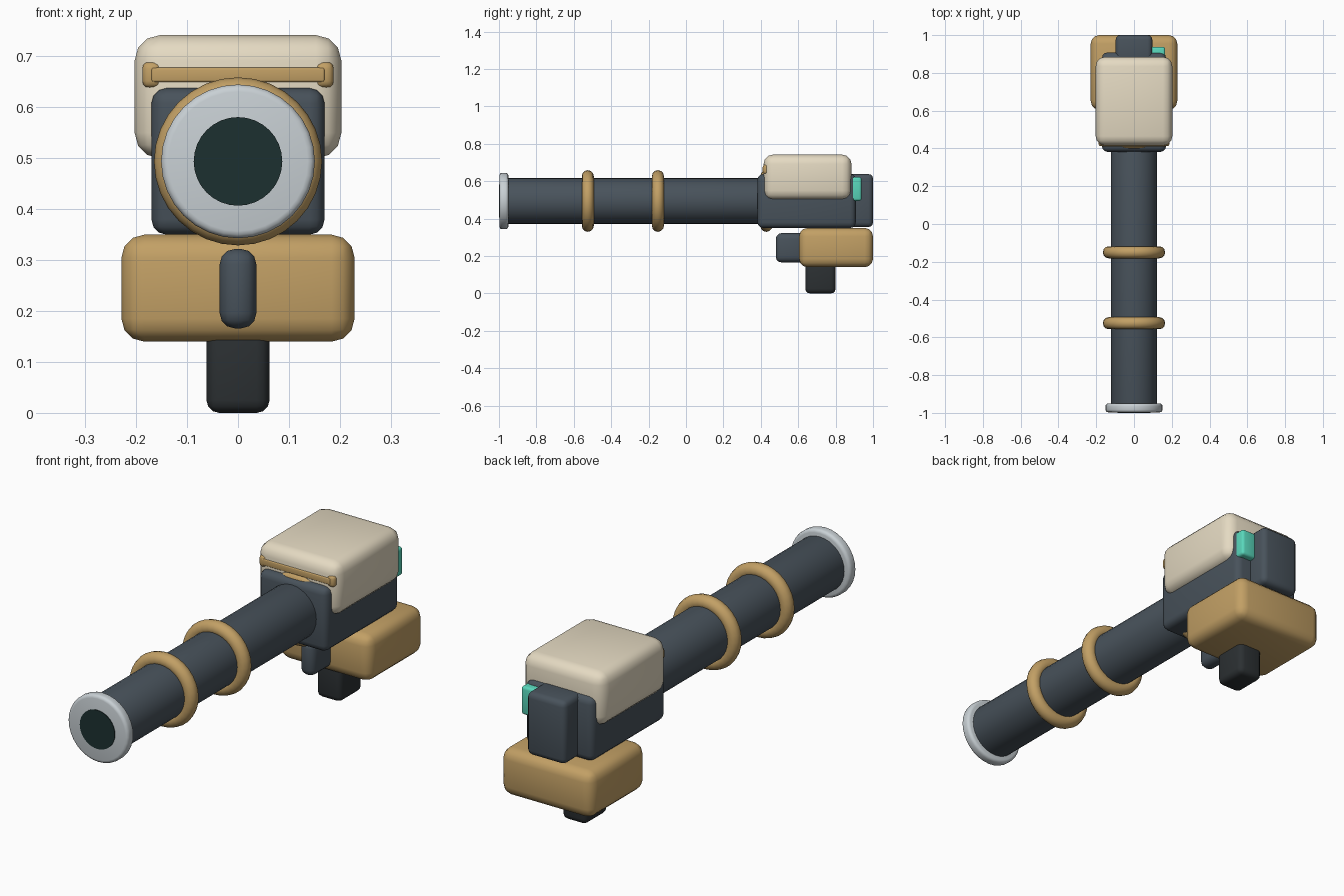
import bpy
from math import pi, radians

if "Cube" in bpy.data.objects:
    bpy.data.objects.remove(bpy.data.objects["Cube"])


def material(name, rgb):
    m = bpy.data.materials.new(name)
    m.diffuse_color = (*rgb, 1)
    m.use_nodes = True
    m.node_tree.nodes["Principled BSDF"].inputs["Base Color"].default_value = m.diffuse_color
    return m


STEEL = material("dark_steel", (0.065, 0.085, 0.105))
BRASS = material("brass", (0.54, 0.35, 0.13))
CREAM = material("cream", (0.78, 0.70, 0.54))
SILVER = material("silver", (0.58, 0.63, 0.66))
BLACK = material("black_grip", (0.025, 0.03, 0.033))
BORE = material("bore", (0.012, 0.03, 0.03))
TEAL = material("teal", (0.10, 0.68, 0.50))
AXIS_Z = 0.494


def finish(name, mat, bevel=0, segments=3):
    o = bpy.context.object
    o.name = name
    o.data.materials.append(mat)
    bpy.ops.object.transform_apply(location=False, rotation=True, scale=True)
    if bevel:
        b = o.modifiers.new("Bevel", "BEVEL")
        b.width = bevel
        b.segments = segments
        b.limit_method = "ANGLE"
        bpy.ops.object.modifier_apply(modifier=b.name)
    bpy.ops.object.shade_smooth_by_angle(angle=radians(35))
    return o


def box(name, mat, x, y, z, bevel):
    """Rounded box from (min, max) ranges."""
    bpy.ops.mesh.primitive_cube_add(size=1, location=[sum(r) / 2 for r in (x, y, z)])
    bpy.context.object.scale = [r[1] - r[0] for r in (x, y, z)]
    return finish(name, mat, bevel)


def tube(name, mat, radius, y0, y1, bevel=0):
    """Cylinder along the barrel axis."""
    bpy.ops.mesh.primitive_cylinder_add(vertices=32, radius=radius, depth=y1 - y0,
                                        location=(0, (y0 + y1) / 2, AXIS_Z),
                                        rotation=(pi / 2, 0, 0))
    return finish(name, mat, bevel)


# Barrel, muzzle and bore
tube("barrel", STEEL, 0.122, -0.96, 0.45, 0.006)
tube("muzzle_ring", SILVER, 0.151, -0.997, -0.95, 0.014)
tube("bore_disc", BORE, 0.087, -1.0, -0.96)

# Bands around the barrel (the last is mostly inside the receiver)
for i, y in enumerate((-0.525, -0.15, 0.43)):
    bpy.ops.mesh.primitive_torus_add(major_radius=0.133, minor_radius=0.032,
                                     major_segments=32, minor_segments=12,
                                     location=(0, y, AXIS_Z), rotation=(pi / 2, 0, 0))
    finish(f"barrel_band_{i + 1}", BRASS)

# Receiver, rear block and cover
box("receiver", STEEL, (-0.17, 0.17), (0.382, 0.908), (0.35, 0.638), 0.03)
box("rear_block", STEEL, (-0.097, 0.097), (0.84, 1.0), (0.355, 0.638), 0.025)
box("top_cover", CREAM, (-0.203, 0.203), (0.415, 0.885), (0.5, 0.742), 0.05)
box("indicator_light", TEAL, (0.085, 0.165), (0.86, 0.938), (0.495, 0.622), 0.012)

# Trim bar across the front of the cover, with end knobs
box("trim_bar", BRASS, (-0.17, 0.17), (0.41, 0.44), (0.65, 0.678), 0.004)
for side, x in (("left", -0.169), ("right", 0.169)):
    box(f"trim_knob_{side}", BRASS, (x - 0.019, x + 0.019), (0.412, 0.45), (0.638, 0.69), 0.014)

# Stock, grip and trigger housing below
box("stock", BRASS, (-0.229, 0.229), (0.605, 1.0), (0.14, 0.35), 0.045)
box("grip", BLACK, (-0.062, 0.062), (0.638, 0.8), (0.0, 0.2), 0.025)
box("trigger_housing", STEEL, (-0.036, 0.036), (0.48, 0.64), (0.166, 0.322), 0.03)
